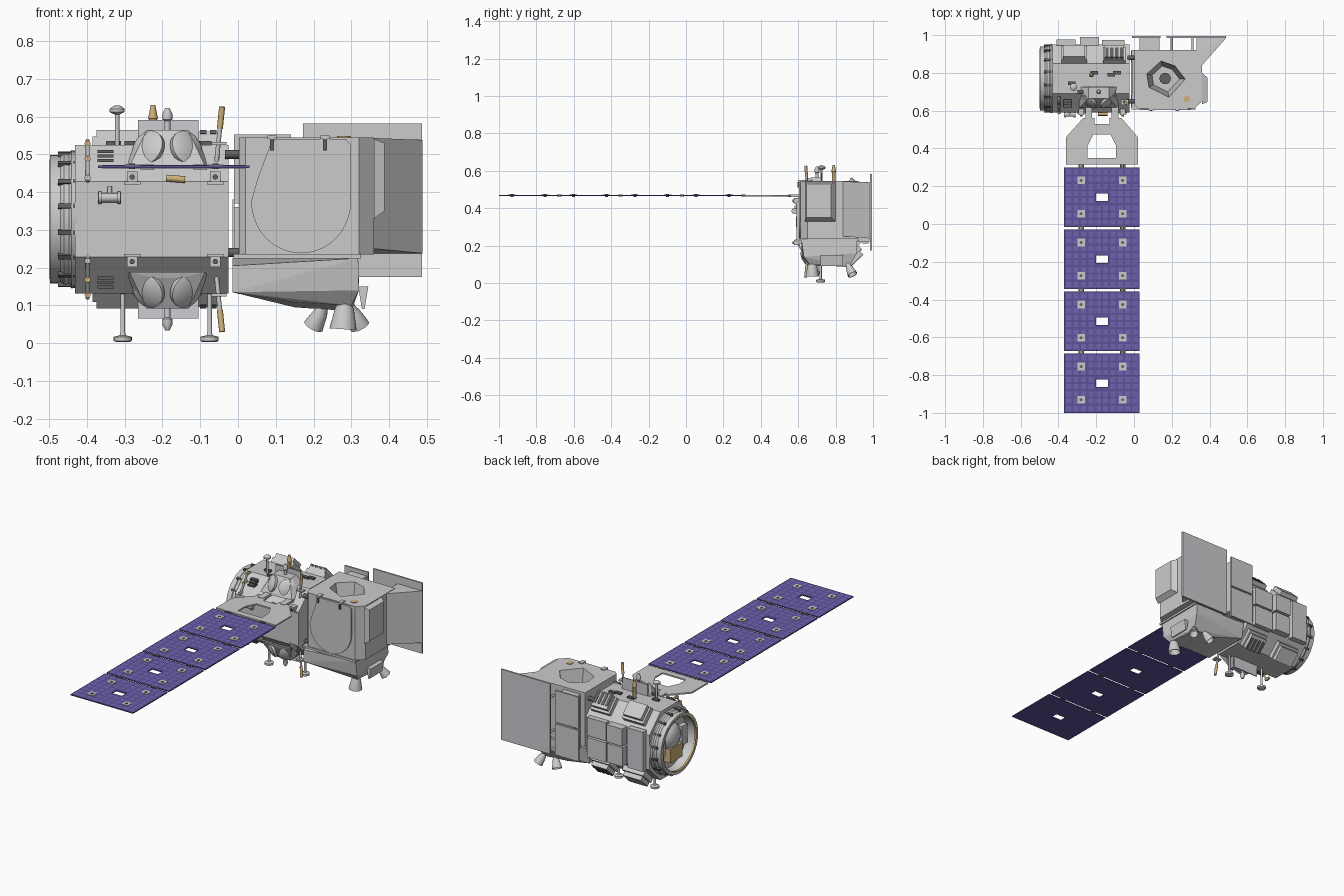
import bpy, bmesh, math
from mathutils import Vector, Euler

if "Cube" in bpy.data.objects:
    bpy.data.objects.remove(bpy.data.objects["Cube"])

def mat(name, c):
    m = bpy.data.materials.new(name)
    m.diffuse_color = (*c, 1)
    m.use_nodes = True
    m.node_tree.nodes["Principled BSDF"].inputs["Base Color"].default_value = m.diffuse_color
    return m

BLUE = mat("cell_backing", (0.11, 0.085, 0.33))
CELL = mat("solar_cell", (0.16, 0.13, 0.42))
GOLD = mat("gold_foil", (0.62, 0.45, 0.2))
DARK = mat("dark_metal", (0.12, 0.12, 0.12))
PALE = mat("reflector_tile", (0.6, 0.61, 0.64))

def finish(name, bm, m=None, smooth=False):
    bmesh.ops.remove_doubles(bm, verts=bm.verts, dist=1e-5)
    bmesh.ops.recalc_face_normals(bm, faces=bm.faces)
    me = bpy.data.meshes.new(name)
    bm.to_mesh(me)
    bm.free()
    o = bpy.data.objects.new(name, me)
    bpy.context.collection.objects.link(o)
    if m:
        me.materials.append(m)
    if smooth:
        bpy.ops.object.select_all(action='DESELECT')
        o.select_set(True)
        bpy.context.view_layer.objects.active = o
        bpy.ops.object.shade_smooth_by_angle(angle=math.radians(35))
    return o

def prism(name, pts, axis, a, b, m=None):
    place = {'x': lambda p, t: (t, *p), 'y': lambda p, t: (p[0], t, p[1]), 'z': lambda p, t: (*p, t)}[axis]
    bm = bmesh.new()
    lo = [bm.verts.new(place(p, a)) for p in pts]
    hi = [bm.verts.new(place(p, b)) for p in pts]
    bm.faces.new(lo)
    bm.faces.new(hi)
    for i in range(len(pts)):
        j = (i + 1) % len(pts)
        bm.faces.new((lo[i], lo[j], hi[j], hi[i]))
    return finish(name, bm, m)

def box(name, lo, hi, m=None, tilt=0.0):
    """Box between two corners, optionally tilted about its own x axis."""
    lo, hi = Vector(lo), Vector(hi)
    c, h = (lo + hi) / 2, (hi - lo) / 2
    o = prism(name, [(-h.x, -h.y), (h.x, -h.y), (h.x, h.y), (-h.x, h.y)], 'z', -h.z, h.z, m)
    o.location, o.rotation_euler = c, (tilt, 0, 0)
    return o

def hull(name, pts, m=None):
    bm = bmesh.new()
    for p in pts:
        bm.verts.new(p)
    bmesh.ops.convex_hull(bm, input=bm.verts)
    bmesh.ops.dissolve_limit(bm, angle_limit=0.01, verts=bm.verts, edges=bm.edges)
    return finish(name, bm, m)

def lathe(name, base, direction, profile, m=None, n=24):
    """Revolve (radius, distance) points around a direction from base."""
    q = Vector(direction).to_track_quat('Z', 'Y')
    bm = bmesh.new()
    rings = [[bm.verts.new(Vector(base) + q @ Vector((r * math.cos(k * math.tau / n), r * math.sin(k * math.tau / n), t)))
              for k in range(n)] for r, t in profile]
    for A, B in zip(rings, rings[1:]):
        for k in range(n):
            j = (k + 1) % n
            bm.faces.new((A[k], A[j], B[j], B[k]))
    return finish(name, bm, m, True)

def rod(name, a, b, r, m=None, r2=None, n=12):
    d = Vector(b) - Vector(a)
    return lathe(name, a, d, [(0, 0), (r, 0), (r2 or r, d.length), (0, d.length)], m, n)

def cut(o, cutter):
    md = o.modifiers.new("opening", 'BOOLEAN')
    md.operation, md.solver, md.object = 'DIFFERENCE', 'EXACT', cutter
    bpy.context.view_layer.objects.active = o
    bpy.ops.object.modifier_apply(modifier=md.name)
    bpy.data.objects.remove(cutter)

def tiles(name, x0, x1, v0, v1, nx, nv, level, axis, fill, m, hole=None):
    """Grid of flat tiles in the xy (axis z) or xz (axis y) plane."""
    bm = bmesh.new()
    sx, sv = (x1 - x0) / nx, (v1 - v0) / nv
    for i in range(nx):
        for j in range(nv):
            cx, cv = x0 + (i + .5) * sx, v0 + (j + .5) * sv
            if hole and abs(cx - hole[0]) < hole[2] and abs(cv - hole[1]) < hole[3]:
                continue
            q = [(cx + a * sx * fill / 2, cv + b * sv * fill / 2) for a, b in ((-1, -1), (1, -1), (1, 1), (-1, 1))]
            bm.faces.new([bm.verts.new((p[0], p[1], level) if axis == 'z' else (p[0], level, p[1])) for p in q])
    return finish(name, bm, m)

# ---- solar wing: four panels with cells, hold-down pads and hinges
CX, WZ = -0.17, 0.467
for i in range(4):
    y1 = 0.30 - i * 0.3283
    y0, yc = y1 - 0.315, y1 - 0.1575
    p = box(f"solar_panel_{i}", (-0.37, y0, WZ - .003), (0.03, y1, WZ + .003), BLUE)
    cut(p, box("cutter", (CX - .032, yc - .02, WZ - .1), (CX + .032, yc + .02, WZ + .1)))
    tiles(f"solar_cells_{i}", -0.365, 0.025, y0 + .005, y1 - .005, 10, 8, WZ + .0035, 'z', .7, CELL, (CX, yc, .05, .035))
    for x in (-0.28, -0.06):
        for dy in (-0.088, 0.088):
            box("panel_pad", (x - .02, yc + dy - .02, WZ + .003), (x + .02, yc + dy + .02, WZ + .0055))
            rod("panel_pad_bolt", (x, yc + dy, WZ - .006), (x, yc + dy, WZ + .008), .008, DARK)
        for dx in (-.008, .008):
            box("panel_hinge", (x + dx - .006, y1 - .004, WZ - .004), (x + dx + .006, y1 + .018, WZ + .005), DARK)

# ---- yoke plate with opening
yoke = prism("wing_yoke", [(-.36, .315), (.02, .315), (.02, .46), (-.065, .56), (-.13, .56), (-.13, .53),
                           (-.21, .53), (-.21, .56), (-.27, .56), (-.36, .46)], 'z', WZ - .004, WZ + .004)
cut(yoke, prism("cutter", [(-.245, .35), (-.095, .35), (-.095, .415), (-.125, .475), (-.215, .475), (-.245, .415)], 'z', .4, .6))
for x in (-.24, -.1):
    box("yoke_arm", (x - .018, .545, WZ - .008), (x + .018, .65, WZ + .006))

# ---- service module: octagonal body and engine-end ring
BY, BZ = 0.77, 0.328
prism("service_body", [(BY + y, BZ + z) for y, z in ((-.18, -.1), (-.08, -.197), (.08, -.197), (.18, -.1),
                       (.18, .1), (.08, .197), (-.08, .197), (-.18, .1))], 'x', -.432, -.025)
lathe("end_ring", (-.425, BY, BZ), (-1, 0, 0), [(.18, 0), (.183, .015), (.176, .022), (.178, .035), (.17, .045),
      (.17, .073), (.158, .073), (.152, .01)], None, 48)
lathe("end_ring_lip", (-.488, BY, BZ), (-1, 0, 0), [(.158, 0), (.158, .011), (.150, .011), (.150, 0), (.158, 0)], GOLD, 48)
for k in range(16):
    a = (k + .5) * math.tau / 16
    c = Vector((-.452, BY + .174 * math.cos(a), BZ + .174 * math.sin(a)))
    b = box("ring_clamp", c - Vector((.025, .008, .006)), c + Vector((.025, .008, .006)), DARK)
    b.rotation_euler = (a, 0, 0)
lathe("end_tank", (-.43, BY, BZ + .03), (-1, 0, 0), [(.075, 0), (.075, .015), (.06, .035), (.03, .048), (0, .052)], PALE)
box("end_tank_wrap", (-.475, BY - .06, BZ - .1), (-.43, BY + .05, BZ - .02), GOLD)
for d in (-1, 1):
    box("end_equipment", (-.46, BY + d * .1 - .025, BZ - .05), (-.43, BY + d * .1 + .025, BZ + .06))

# ---- parts mirrored above and below the service module
for s, side in ((1, "upper"), (-1, "lower")):
    Z = lambda d: BZ + s * d
    X = -0.187
    hull(f"{side}_antenna_mount", [(X + a * w, y, Z(d)) for a in (-1, 1) for w, y, d in
         ((.1, .615, .14), (.035, .62, .155), (.055, .665, .236), (.055, .725, .236), (.1, .725, .19), (.11, .66, .15))])
    box(f"{side}_shade_plate", (-.265, .722, min(Z(.17), Z(.263))), (-.105, .728, max(Z(.17), Z(.263))), PALE)
    for a in (-1, 1):
        lathe(f"{side}_dish", (X + a * .045, .655, Z(.185)), (a * .55, -.72, s * .35),
              [(0, 0), (.046, 0), (.048, .014), (.044, .016), (.03, .022), (0, .026)])
    # sensor on the mount
    lathe(f"{side}_sensor", (X, .70, Z(.23)), (0, 0, s), [(.008, 0), (.008, .03), (.013, .034), (.013, .05), (.006, .064), (0, .064)], None, 12)
    # hold-down brackets along the chamfer edge
    for x in (-.28, -.06):
        box(f"{side}_holddown", (x - .014, .578, Z(.112) - .014), (x + .014, .61, Z(.112) + .014))
        rod("holddown_pin", (x, .57, Z(.112)), (x, .58, Z(.112)), .007, DARK)
        box("holddown_foot", (x - .022, .585, Z(.096) - .004), (x + .022, .60, Z(.096) + .004))
    # strut beside the end ring
    rod(f"{side}_strut", (-.398, .585, Z(.1)), (-.398, .66, Z(.21)), .005)
    for t in (.11, .16, .2):
        rod("strut_clamp", (-.398, .575 + (t - .1) * .7, Z(t)), (-.398, .605 + (t - .1) * .7, Z(t)), .008, GOLD if t > .15 else None)
    # slatted unit on the chamfer
    for j in range(3):
        z = Z(.155 + j * .012)
        box(f"{side}_louvre", (-.372, .618 + j * .012, z - .004), (-.33, .66, z + .004), DARK)
    # gold-tipped leaning antenna
    rod(f"{side}_whip", (-.058, .65, Z(.14)), (-.048, .645, Z(.24)), .006)
    rod(f"{side}_whip_tip", (-.048, .645, Z(.24)), (-.042, .64, Z(.298)), .008, GOLD)
    box("whip_bracket", (-.07, .63, Z(.2) - .004), (-.03, .66, Z(.2) + .004))
    # equipment boxes on the rear chamfer
    t = -s * math.radians(44)
    for x0, x1, h in ((-.385, -.25, .045), (-.165, -.045, .035)):
        box(f"{side}_chamfer_unit", (x0, .84, Z(.168) - h / 2), (x1, .94, Z(.168) + h / 2), None, t)
        o = box(f"{side}_chamfer_unit_lid", (x0 + .01, .86, Z(.19) - h / 2), (x1 - .01, .945, Z(.19) + h / 2), None, t)
    for j in range(4):
        x = -.152 + j * .026
        box("chamfer_slot", (x, .87, Z(.207) - .006), (x + .017, .94, Z(.207) + .006), DARK, t)

# ---- feet, mast and small front fittings
for x in (-.305, -.075):
    lathe("foot_leg", (x, .72, 0), (0, 0, 1), [(0, .003), (.018, .003), (.024, .006), (.024, .017), (.008, .021),
          (.006, .03), (.006, .13), (.011, .135), (.011, .16)], None, 20)
lathe("top_mast", (-.32, .725, .50), (0, 0, 1), [(.012, 0), (.012, .02), (.006, .025), (.006, .105), (.02, .112), (.02, .12),
      (.01, .128), (0, .13)], None, 20)
lathe("top_cone_sensor", (-.225, .79, .52), (0, 0, 1), [(.01, 0), (.01, .07), (.013, .075), (.006, .11), (0, .11)], GOLD, 12)
rod("front_thruster", (-.19, .582, .437), (-.14, .582, .433), .009, GOLD)
rod("front_antenna_tube", (-.37, .58, .385), (-.31, .58, .385), .012)
for x in (-.365, -.315):
    rod("front_antenna_ring", (x - .004, .58, .385), (x + .004, .58, .385), .016)
rod("front_antenna_post", (-.34, .585, .385), (-.34, .585, .415), .006)
for x, y in ((-.33, .745), (-.28, .70), (-.21, .80), (-.12, .79), (-.09, .80)):
    box("top_fitting", (x - .02, y - .009, .52), (x + .02, y + .009, .535), DARK)

# ---- rear radiators of the service module, tiled faces
for x0, x1, y1, z0, z1 in ((-.41, -.31, .978, .22, .45), (-.285, -.185, .99, .34, .44), (-.285, -.185, .985, .22, .33),
                           (-.17, -.05, .975, .335, .44), (-.17, -.05, .975, .21, .325)):
    box("rear_radiator", (x0, .945, z0), (x1, y1, z1))
    tiles("rear_radiator_tiles", x0 + .005, x1 - .005, z0 + .005, z1 - .005, 8, 10, y1 + .001, 'y', .85, PALE)

# ---- links between the modules
for z in (.5, .24):
    for y in (.65, .88):
        rod("module_link", (-.035, y, z), (.01, y, z), .012, DARK)
box("link_panel", (-.015, .68, .235), (-.009, .86, .38), PALE)

# ---- payload module with tapering optical opening
pay = prism("payload_body", [(.002, .63), (.02, .612), (.32, .612), (.36, .65), (.36, .92), (.002, .92)], 'z', .235, .545)
hole = [(.143, .862), (.217, .836), (.27, .767), (.185, .672), (.08, .725), (.069, .794)]
mid = Vector((.165, .77))
cut(pay, hull("cutter", [(*(mid + (Vector(p) - mid) * k), z) for p in hole for k, z in ((1.04, .56), (.72, .40))]))
rod("optic_tube", (.165, .77, .395), (.165, .77, .41), .03, DARK, n=24)
rod("gold_port", (.28, .66, .543), (.28, .66, .548), .018, GOLD, n=24)
arc = [(.167 + .132 * math.cos(a), .375 + .137 * math.sin(a)) for a in [-math.pi * k / 20 for k in range(21)]]
prism("front_cover", arc + [(.05, .43), (.085, .525), (.10, .54), (.285, .54), (.299, .525)], 'y', .604, .613)
for x in (.09, .23):
    box("cover_bracket", (x - .005, .597, .51), (x + .005, .606, .54), DARK)
    box("cover_bracket_top", (x - .012, .60, .54), (x + .012, .635, .55))

# side panel and flared baffle on the right
hull("side_panel", [(x, y, z) for x, ys, zs in ((.36, (.635, .80), (.33, .54)), (.388, (.645, .775), (.35, .53))) for y in ys for z in zs])
hull("side_flare", [(.33, .90, .25), (.36, .84, .25), (.488, .985, .238), (.33, .985, .238),
                    (.33, .90, .543), (.36, .84, .543), (.488, .985, .538), (.33, .985, .538)])

# ---- rear radiator panels of the payload module
for name, x0, x1, z0, z1, nx, nz in (("large_rear_panel", .172, .487, .175, .582, 24, 26), ("upper_rear_panel", -.01, .14, .37, .552, 10, 12),
                                     ("lower_rear_panel", -.01, .14, .18, .36, 10, 12)):
    box(name, (x0, .985, z0), (x1, .995, z1))
    tiles(name + "_tiles", x0 + .004, x1 - .004, z0 + .004, z1 - .004, nx, nz, .9965, 'y', .8, PALE)
box("rear_electronics", (.03, .915, .22), (.135, .986, .53))
for x in (.2, .31):
    for z in (.28, .48):
        rod("panel_standoff", (x, .91, z), (x, .99, z), .006)

# ---- lower skirt, ledge and thrusters
box("skirt_ledge", (-.012, .606, .224), (.325, .922, .236))
hull("lower_skirt", [(-.015, .618, .205), (.318, .618, .225), (.318, .915, .225), (-.015, .915, .225), (-.015, .62, .135),
                     (-.015, .9, .135), (.32, .63, .14), (.32, .915, .16), (.15, .66, .108), (.3, .66, .1), (.3, .87, .085), (.15, .87, .095)])
for name, a, b, k in (("main_nozzle", (.285, .675, .135), (.278, .675, .037), 1), ("left_nozzle", (.235, .86, .11), (.2, .89, .045), .75),
                      ("right_nozzle", (.29, .86, .11), (.322, .89, .045), .75)):
    d = Vector(b) - Vector(a)
    L = d.length
    lathe(name, a, d, [(0, 0), (.018 * k, 0), (.018 * k, .3 * L), (.025 * k, .45 * L), (.036 * k, L), (.032 * k, L), (.014 * k, .4 * L), (0, .4 * L)])
hull("thruster_fin", [(x, y, z) for y in (.72, .84) for x, z in ((.318, .15), (.345, .15), (.335, .09), (.328, .09))])
